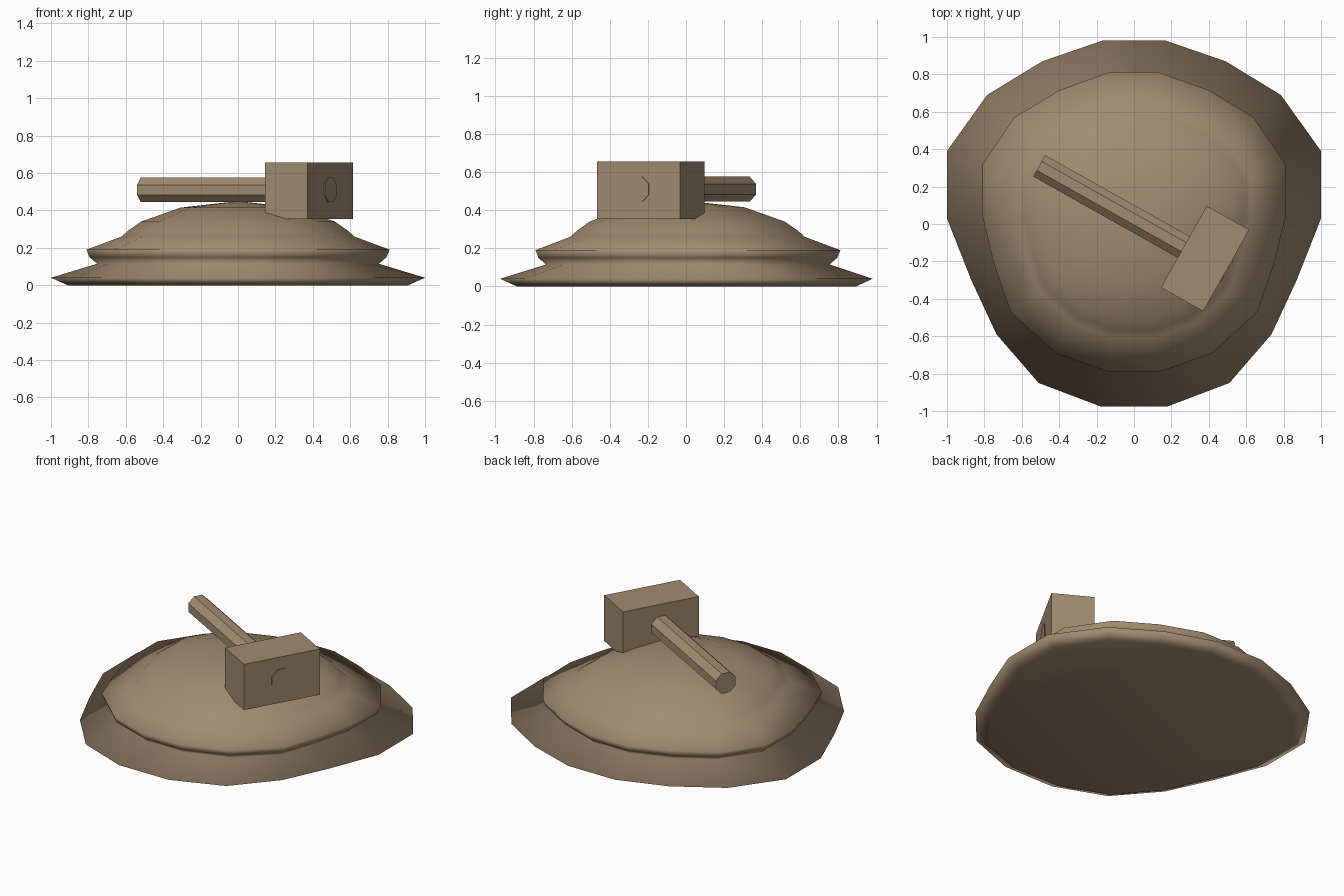
import bpy, bmesh, math
from mathutils import Vector, Matrix

if "Cube" in bpy.data.objects:
    bpy.data.objects.remove(bpy.data.objects["Cube"])

tan = bpy.data.materials.new("tan_stone")
tan.diffuse_color = (0.36, 0.26, 0.165, 1)
tan.use_nodes = True
tan.node_tree.nodes["Principled BSDF"].inputs["Base Color"].default_value = tan.diffuse_color


def add_object(name, bm, smooth=False):
    bmesh.ops.recalc_face_normals(bm, faces=bm.faces)
    for f in bm.faces:
        f.smooth = smooth
    mesh = bpy.data.meshes.new(name)
    bm.to_mesh(mesh)
    bm.free()
    mesh.materials.append(tan)
    obj = bpy.data.objects.new(name, mesh)
    bpy.context.collection.objects.link(obj)
    return obj


def mirrored(half):
    return half + [(-x, y) for x, y in reversed(half)]


# Mound outlines: broad foot and rounder dome, right half from back to front
foot = mirrored([(.17, .98), (.49, .87), (.785, .69), (1, .39), (1, .03),
                 (.87, -.30), (.735, -.59), (.51, -.85), (.18, -.975)])
dome = mirrored([(.135, .81), (.40, .715), (.64, .57), (.81, .32), (.81, .04),
                 (.75, -.21), (.66, -.47), (.42, -.69), (.14, -.79)])

# Stepped mound: each level is an outline, a scale and a height
levels = [(foot, .91, 0), (foot, 1, .04), (dome, .93, .115), (dome, .98, .15),
          (dome, 1, .19), (dome, .77, .26), (dome, .72, .295),
          (dome, .64, .34), (dome, .38, .415)]
bm = bmesh.new()
rings = [[bm.verts.new((x * s, y * s, z)) for x, y in outline]
         for outline, s, z in levels]
n = len(foot)
for low, high in zip(rings, rings[1:]):
    for i in range(n):
        j = (i + 1) % n
        bm.faces.new((low[i], low[j], high[j], high[i]))
bm.faces.new(rings[0])
crown = bm.verts.new((0, 0, .45))
for i in range(n):
    bm.faces.new((rings[-1][i], rings[-1][(i + 1) % n], crown))
add_object("stepped_mound", bm, True)

# Hammer head: a block turned about the vertical
turn = Matrix.Rotation(math.atan2(-.49, .872), 4, 'Z')
bm = bmesh.new()
bmesh.ops.create_cube(bm, size=1, matrix=Matrix.Translation((.38, -.185, .505))
                      @ turn @ Matrix.Diagonal((.26, .5, .3, 1)))
add_object("hammer_head", bm)

# Octagonal handle passing through the head, its end just proud of the face
start, end = Vector((-.507, .311, .51)), Vector((.497, -.253, .51))
axis = end - start
bm = bmesh.new()
bmesh.ops.create_cone(bm, cap_ends=True, segments=8, radius1=.071, radius2=.071,
                      depth=axis.length,
                      matrix=Matrix.Translation((start + end) / 2)
                      @ turn @ Matrix.Rotation(math.pi / 2, 4, 'Y')
                      @ Matrix.Rotation(math.pi / 8, 4, 'Z'))
add_object("hammer_handle", bm)
